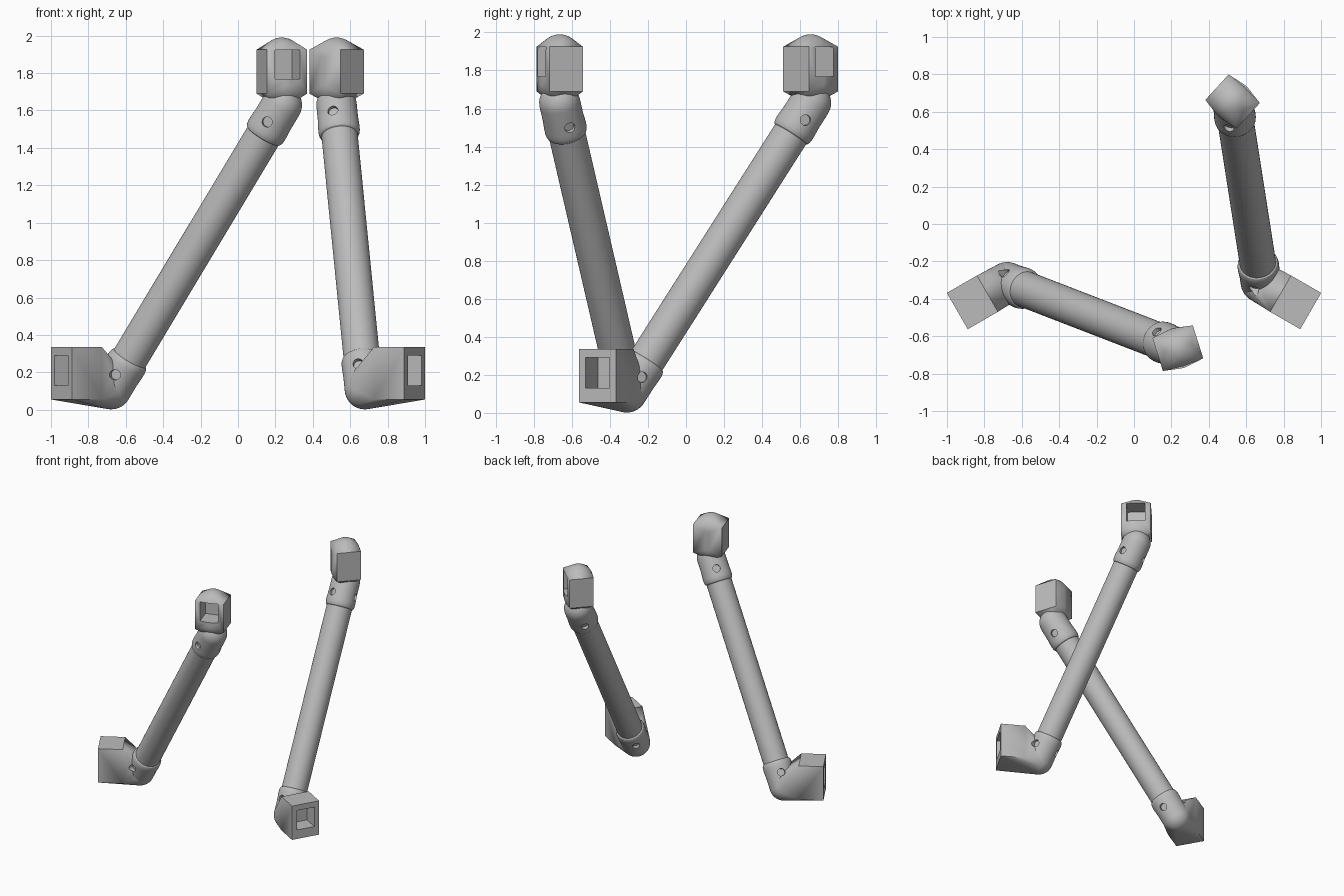
import bpy, bmesh, math
from mathutils import Matrix, Vector

if "Cube" in bpy.data.objects:
    bpy.data.objects.remove(bpy.data.objects["Cube"])

CENTRE = Matrix.Translation((0, 0.08, 0))
grey = bpy.data.materials.new("plain grey")
grey.diffuse_color = (0.5, 0.5, 0.5, 1)
grey.use_nodes = True
grey.node_tree.nodes["Principled BSDF"].inputs["Base Color"].default_value = grey.diffuse_color


def frame(deg):
    """Frame whose x axis points radially outward at an angle round the centre."""
    return CENTRE @ Matrix.Rotation(math.radians(deg), 4, 'Z')


def to_object(bm, name):
    bmesh.ops.recalc_face_normals(bm, faces=bm.faces)
    me = bpy.data.meshes.new(name)
    bm.to_mesh(me)
    bm.free()
    me.materials.append(grey)
    ob = bpy.data.objects.new(name, me)
    bpy.context.collection.objects.link(ob)
    return ob


def box_matrix(fr, centre, size):
    return fr @ Matrix.Translation(centre) @ Matrix.Diagonal((*size, 1))


def hull(name, box, balls):
    """Convex skin around a box and some balls (position, radius)."""
    src = bmesh.new()
    bmesh.ops.create_cube(src, size=1, matrix=box)
    for p, r in balls:
        bmesh.ops.create_uvsphere(src, u_segments=40, v_segments=20, radius=r,
                                  matrix=Matrix.Translation(p))
    bm = bmesh.new()
    for v in src.verts:
        bm.verts.new(v.co)
    src.free()
    bmesh.ops.convex_hull(bm, input=bm.verts[:])
    bmesh.ops.delete(bm, geom=[v for v in bm.verts if not v.link_faces], context='VERTS')
    bmesh.ops.dissolve_limit(bm, angle_limit=math.radians(0.5),
                             verts=bm.verts[:], edges=bm.edges[:])
    return to_object(bm, name)


def lathe(name, origin, axis, profile, n=48):
    """Revolve (distance, radius) points around an axis."""
    m = Matrix.Translation(origin) @ axis.to_track_quat('Z', 'Y').to_matrix().to_4x4()
    bm = bmesh.new()
    rings = [[bm.verts.new(m @ Vector((r * math.cos(2 * math.pi * i / n),
                                       r * math.sin(2 * math.pi * i / n), s)))
              for i in range(n)] for s, r in profile]
    for a, b in zip(rings, rings[1:]):
        for i in range(n):
            j = (i + 1) % n
            bm.faces.new((a[i], a[j], b[j], b[i]))
    bm.faces.new(rings[0][::-1])
    bm.faces.new(rings[-1])
    return to_object(bm, name)


def cut(ob, cutter):
    mod = ob.modifiers.new("cut", 'BOOLEAN')
    mod.operation, mod.solver, mod.object = 'DIFFERENCE', 'EXACT', cutter
    dg = bpy.context.evaluated_depsgraph_get()
    me = bpy.data.meshes.new_from_object(ob.evaluated_get(dg))
    ob.modifiers.clear()
    ob.data = me


low, high = frame(210), frame(287.5)
foot = low @ Vector((0.783, 0, 0.11))
head = high @ Vector((0.78, 0, 1.63))
axis = (head - foot).normalized()

# Strut tube
parts = [lathe("strut_tube", foot + axis * 0.14, axis,
               [(0, 0.097), ((head - foot).length - 0.28, 0.097)])]

# Sleeve profile: rounded joint end, slight flare, rounded lip
sleeve = [(-0.108 * math.cos(math.radians(a)), 0.108 * math.sin(math.radians(a)))
          for a in range(6, 91, 12)]
sleeve += [(0, 0.108), (0.09, 0.108), (0.14, 0.111), (0.165, 0.111),
           (0.18, 0.109), (0.192, 0.104), (0.198, 0.096)]

specs = [
    ("lower", foot, axis, box_matrix(low, (0.998, 0, 0.195), (0.186, 0.224, 0.28)),
     [(foot, 0.108)],
     box_matrix(low, (1.091, 0, 0.21), (0.26, 0.145, 0.16))),
    ("upper", head, -axis, box_matrix(high, (0.78, 0, 1.8075), (0.184, 0.226, 0.235)),
     [(high @ Vector((0.78, 0, 1.88)), 0.11), (high @ Vector((0.78, 0, 1.735)), 0.11)],
     box_matrix(high, (0.872, 0, 1.845), (0.26, 0.14, 0.155))),
]
hole_dir = Vector((-0.07, 0.078, 0.06))
hole_dir = (hole_dir - axis * hole_dir.dot(axis)).normalized()

for name, joint, d, box, balls, window in specs:
    socket = hull(name + "_socket", box, balls)
    collar = lathe(name + "_sleeve", joint, d, sleeve)
    # Square window in the socket and three screw holes round the sleeve
    bm = bmesh.new()
    bmesh.ops.create_cube(bm, size=1, matrix=window)
    for k in range(3):
        u = Matrix.Rotation(k * 2 * math.pi / 3, 3, axis) @ hole_dir
        m = Matrix.Translation(joint + d * 0.1 + u * 0.112) @ \
            u.to_track_quat('Z', 'Y').to_matrix().to_4x4()
        bmesh.ops.create_cone(bm, cap_ends=True, segments=20, radius1=0.028,
                              radius2=0.028, depth=0.05, matrix=m)
    cutter = to_object(bm, "cutter")
    cutter.hide_render = True
    for ob in (socket, collar):
        cut(ob, cutter)
    bpy.data.objects.remove(cutter)
    parts += [socket, collar]

# Second strut: the same parts turned a third of a circle
turn = CENTRE @ Matrix.Rotation(math.radians(120), 4, 'Z') @ CENTRE.inverted()
for ob in parts[:]:
    twin = ob.copy()
    twin.data = ob.data.copy()
    twin.data.transform(turn)
    twin.name = "second_" + ob.name
    ob.name = "first_" + ob.name
    bpy.context.collection.objects.link(twin)
    parts.append(twin)

bpy.ops.object.select_all(action='DESELECT')
for ob in parts:
    ob.select_set(True)
bpy.context.view_layer.objects.active = parts[0]
bpy.ops.object.shade_smooth_by_angle(angle=math.radians(30))
